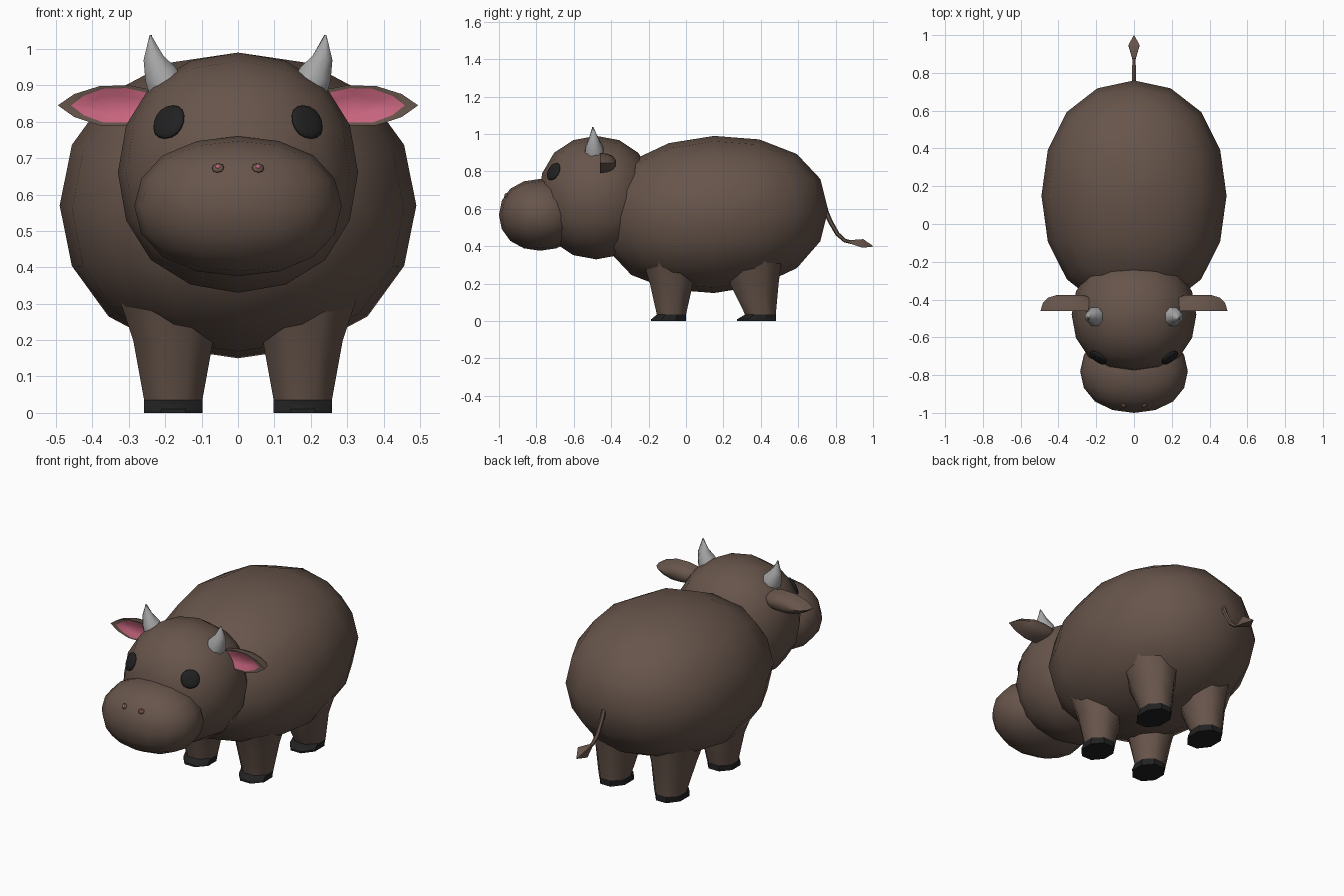
import bpy, bmesh
from math import pi, cos, sin, radians
from mathutils import Vector, Matrix

old = bpy.data.objects.get("Cube")
if old:
    bpy.data.objects.remove(old, do_unlink=True)


def material(name, colour):
    m = bpy.data.materials.new(name)
    m.use_nodes = True
    rgba = (*colour, 1)
    m.diffuse_color = rgba
    bsdf = next(n for n in m.node_tree.nodes if n.type == 'BSDF_PRINCIPLED')
    bsdf.inputs["Base Color"].default_value = rgba
    bsdf.inputs["Roughness"].default_value = 0.8
    return m


BROWN = material("brown hide", (0.135, 0.09, 0.07))
DARK = material("black hoof and eye", (0.015, 0.015, 0.016))
PINK = material("pink skin", (0.58, 0.13, 0.21))
GREY = material("grey horn", (0.38, 0.38, 0.38))


def finish(name, bm, mats, angle=50):
    """Turn a bmesh into a smooth-shaded object."""
    bmesh.ops.recalc_face_normals(bm, faces=bm.faces)
    me = bpy.data.meshes.new(name)
    bm.to_mesh(me)
    bm.free()
    for m in mats:
        me.materials.append(m)
    ob = bpy.data.objects.new(name, me)
    bpy.context.collection.objects.link(ob)
    me.shade_smooth()
    me.set_sharp_from_angle(angle=radians(angle))
    return ob


def blob(name, centre, half, mat, normal=None, levels=2, shear=0):
    """Subdivided cube rounded into an ellipsoid; local z follows normal."""
    bm = bmesh.new()
    bmesh.ops.create_cube(bm, size=2)
    ob = finish(name, bm, [mat], 180)
    mod = ob.modifiers.new("round", 'SUBSURF')
    mod.levels = levels
    dg = bpy.context.evaluated_depsgraph_get()
    me = bpy.data.meshes.new_from_object(ob.evaluated_get(dg))
    ob.modifiers.clear()
    ob.data = me
    top = max(v.co.z for v in me.vertices)
    rot = Matrix.Identity(3)
    if normal:
        rot = Vector(normal).to_track_quat('Z', 'Y').to_matrix()
    for v in me.vertices:
        p = v.co / top
        q = rot @ Vector([a * b for a, b in zip(p, half)])
        q.z += shear * p.y
        v.co = q + Vector(centre)
    me.shade_smooth()
    return ob


def loft(bm, rings, mats=None):
    """Skin a list of equal rings and cap both ends."""
    loops = [[bm.verts.new(p) for p in r] for r in rings]
    n = len(loops[0])
    for k, (a, b) in enumerate(zip(loops, loops[1:])):
        for i in range(n):
            j = (i + 1) % n
            f = bm.faces.new((a[i], a[j], b[j], b[i]))
            f.material_index = mats[k] if mats else 0
    first = bm.faces.new(loops[0])
    last = bm.faces.new(loops[-1][::-1])
    if mats:
        first.material_index, last.material_index = mats[0], mats[-1]


def ring(centre, rx, ry, axis=(0, 0, 1), n=8):
    """Ring around an axis; rx and ry are half widths across the flats."""
    rot = Vector(axis).to_track_quat('Z', 'Y').to_matrix()
    k = 1 / cos(pi / n)
    turns = [2 * pi * (i + 0.5) / n for i in range(n)]
    return [Vector(centre) + rot @ Vector((rx * k * cos(t), ry * k * sin(t), 0))
            for t in turns]


# Body, head and snout
blob("body", (0, 0.15, 0.57), (0.49, 0.61, 0.42), BROWN, shear=0.025)
blob("head", (0, -0.48, 0.66), (0.33, 0.31, 0.33), BROWN)
blob("snout", (0, -0.78, 0.568), (0.285, 0.22, 0.192), BROWN)

# Legs and hooves: rings of height, y, half width, half length
LEGS = {
    "front": [(0.32, -0.09, 0.15, 0.14), (0.2, -0.078, 0.11, 0.115),
              (0.035, -0.078, 0.08, 0.078), (0.01, -0.093, 0.08, 0.093)],
    "back": [(0.32, 0.36, 0.15, 0.15), (0.2, 0.365, 0.11, 0.13),
             (0.035, 0.398, 0.08, 0.082), (0.01, 0.378, 0.08, 0.104)],
}

for side, s in (("left", 1), ("right", -1)):
    for end, rows in LEGS.items():
        rings = [ring((s * 0.178, y, z), w, l) for z, y, w, l in rows]
        bm = bmesh.new()
        loft(bm, rings[:3])
        finish(f"{end}_{side}_leg", bm, [BROWN])
        bm = bmesh.new()
        sole = [Vector((p.x, p.y, 0)) for p in rings[3]]
        loft(bm, rings[2:] + [sole])
        finish(f"{end}_{side}_hoof", bm, [DARK], 40)

    # Horn: tapered and bending upright
    bm = bmesh.new()
    loft(bm, [ring((s * 0.2, -0.49, 0.9), 0.05, 0.05, (s * 0.5, 0, 0.86)),
              ring((s * 0.213, -0.49, 0.93), 0.046, 0.046, (s * 0.45, 0, 0.9)),
              ring((s * 0.232, -0.493, 0.975), 0.026, 0.028, (s * 0.2, 0, 1)),
              ring((s * 0.24, -0.498, 1.038), 0.003, 0.003)])
    finish(f"{side}_horn", bm, [GREY])

    # Ear: leaf outline, domed at the back, pink hollow at the front
    leaf = [(0.2, 0.81), (0.3, 0.79), (0.38, 0.79), (0.45, 0.813), (0.495, 0.845),
            (0.45, 0.876), (0.38, 0.898), (0.3, 0.9), (0.2, 0.88)]
    mid = (0.33, 0.845)

    def slice_at(y, kx, kz):
        return [Vector((s * (mid[0] + kx * (x - mid[0])), y, mid[1] + kz * (z - mid[1])))
                for x, z in leaf]
    bm = bmesh.new()
    loft(bm, [slice_at(-0.444, 0.5, 0.5), slice_at(-0.459, 0.78, 0.86),
              slice_at(-0.46, 1, 1), slice_at(-0.42, 0.93, 0.9),
              slice_at(-0.39, 0.76, 0.66), slice_at(-0.375, 0.45, 0.3)],
         [1, 0, 0, 0, 0])
    finish(f"{side}_ear", bm, [BROWN, PINK])

    # Eye and nostril
    blob(f"{side}_eye", (s * 0.19, -0.708, 0.799), (0.05, 0.05, 0.014), DARK,
         (s * 1.74, -2.4, 1.28))
    blob(f"{side}_nostril_rim", (s * 0.055, -0.962, 0.673), (0.017, 0.015, 0.007),
         BROWN, (s * 0.2, -1, 0.6), 1)
    blob(f"{side}_nostril", (s * 0.055, -0.966, 0.676), (0.007, 0.006, 0.005),
         PINK, (s * 0.2, -1, 0.6), 1)

# Tail and tuft
path = [(0.73, 0.63), (0.77, 0.535), (0.81, 0.465), (0.85, 0.43), (0.89, 0.42)]
bm = bmesh.new()
rings = []
for i, (y, z) in enumerate(path):
    a, b = path[max(i - 1, 0)], path[min(i + 1, len(path) - 1)]
    r = 0.012 - 0.001 * i
    rings.append(ring((0, y, z), r, r, (0, b[0] - a[0], b[1] - a[1]), 6))
loft(bm, rings)
finish("tail", bm, [BROWN])

bm = bmesh.new()
along = (0, 1, -0.12)
loft(bm, [ring((0, 0.875, 0.424), 0.009, 0.009, along, 4),
          ring((0, 0.945, 0.415), 0.029, 0.023, along, 4),
          ring((0, 0.999, 0.4), 0.002, 0.002, along, 4)])
finish("tail_tuft", bm, [BROWN])
